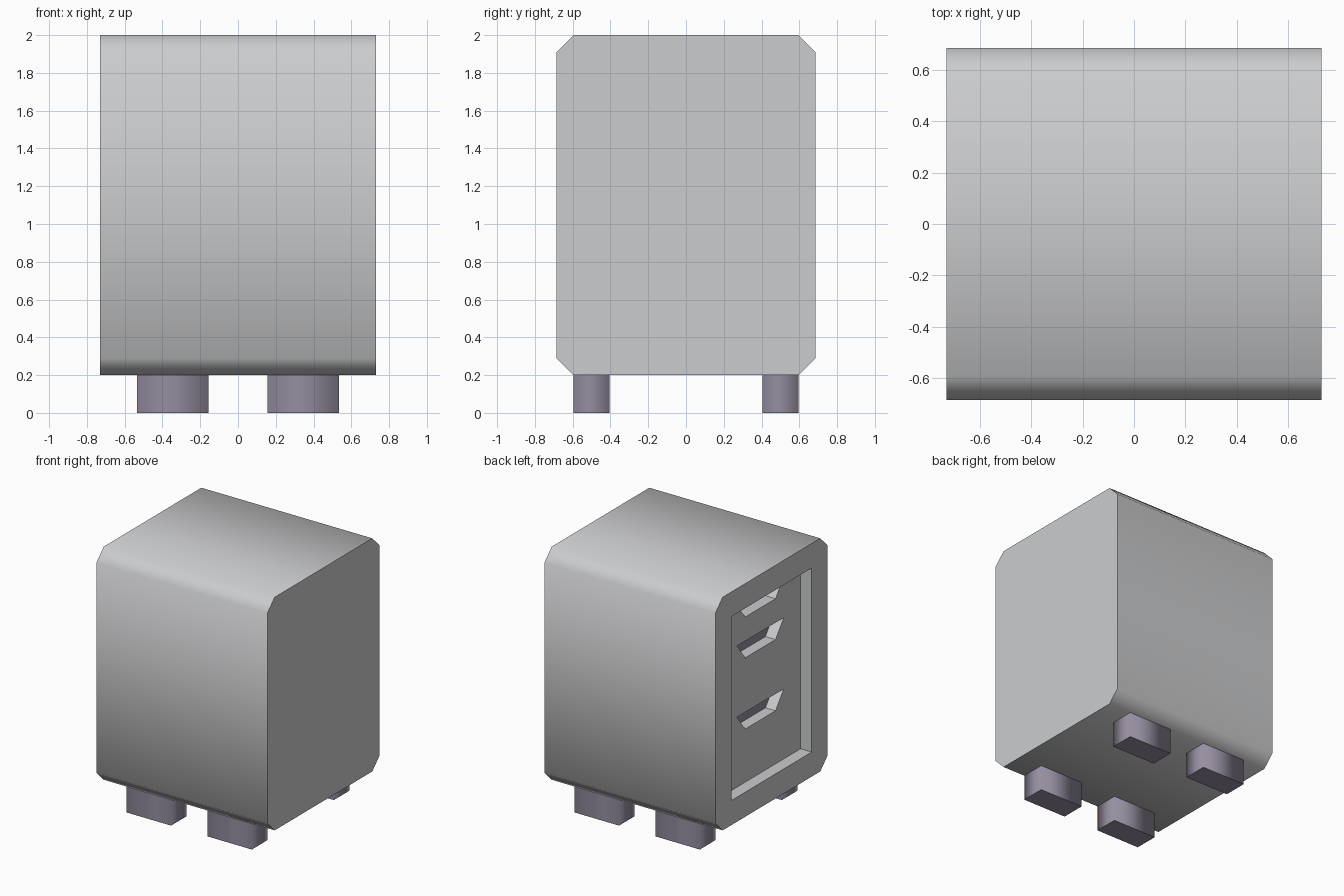
import bpy, bmesh, math

if "Cube" in bpy.data.objects:
    bpy.data.objects.remove(bpy.data.objects["Cube"], do_unlink=True)


def material(name, rgb):
    m = bpy.data.materials.new(name)
    m.use_nodes = True
    m.diffuse_color = (*rgb, 1)
    m.node_tree.nodes["Principled BSDF"].inputs["Base Color"].default_value = (*rgb, 1)
    return m


grey = material("light grey", (0.6, 0.605, 0.615))
purple = material("dusky purple", (0.30, 0.27, 0.35))


def prism(name, profile, x0, x1, mat):
    """Extrude a (y, z) profile along x."""
    bm = bmesh.new()
    face = bm.faces.new([bm.verts.new((x0, y, z)) for y, z in profile])
    ext = bmesh.ops.extrude_face_region(bm, geom=[face])["geom"]
    verts = [v for v in ext if isinstance(v, bmesh.types.BMVert)]
    bmesh.ops.translate(bm, verts=verts, vec=(x1 - x0, 0, 0))
    bmesh.ops.recalc_face_normals(bm, faces=bm.faces)
    mesh = bpy.data.meshes.new(name)
    bm.to_mesh(mesh)
    bm.free()
    mesh.materials.append(mat)
    obj = bpy.data.objects.new(name, mesh)
    bpy.context.collection.objects.link(obj)
    return obj


def rect(y0, y1, z0, z1):
    return [(y0, z0), (y1, z0), (y1, z1), (y0, z1)]


def activate(obj):
    bpy.ops.object.select_all(action="DESELECT")
    obj.select_set(True)
    bpy.context.view_layer.objects.active = obj


def carve(obj, cutter):
    cutter.hide_render = True
    activate(obj)
    mod = obj.modifiers.new("carve", "BOOLEAN")
    mod.operation = "DIFFERENCE"
    mod.solver = "EXACT"
    mod.object = cutter
    bpy.ops.object.modifier_apply(modifier=mod.name)
    bpy.data.objects.remove(cutter, do_unlink=True)


# Cabinet body with chamfered long edges
W, D, TOP, BOTTOM, C = 0.73, 0.685, 2.0, 0.2, 0.09
outline = [(-D, BOTTOM + C), (-D + C, BOTTOM), (D - C, BOTTOM), (D, BOTTOM + C),
           (D, TOP - C), (D - C, TOP), (-D + C, TOP), (-D, TOP - C)]
body = prism("cabinet_body", outline, -W, W, grey)

# Sunken drawer panel on one end
PANEL = -W + 0.095
carve(body, prism("panel_cutter", rect(-0.49, 0.49, 0.39, 1.81), -W - 0.1, PANEL, grey))

# Tapered drawer pulls with a purple back plate
SLOT = PANEL + 0.09
for label, z in (("lower", 0.8), ("middle", 1.35), ("upper", 1.665)):
    pull = [(-0.185, z), (0.185, z), (0.285, z + 0.13), (-0.285, z + 0.13)]
    carve(body, prism(label + "_pull_cutter", pull, PANEL - 0.02, SLOT, grey))
    prism(label + "_pull_back", pull, SLOT - 0.004, SLOT + 0.004, purple)

activate(body)
bpy.ops.object.shade_smooth_by_angle(angle=math.radians(50))

# Four feet, soft around the sides with a flat sole
for side, sx in (("left", 1), ("right", -1)):
    for end, sy in (("front", -1), ("back", 1)):
        x0, x1 = sorted((sx * 0.155, sx * 0.535))
        y0, y1 = sorted((sy * 0.405, sy * 0.595))
        foot = prism(f"{end}_{side}_foot", rect(y0, y1, 0, BOTTOM), x0, x1, purple)
        for p in foot.data.polygons:
            p.use_smooth = abs(p.normal.z) < 0.5
        for e in foot.data.edges:
            a, b = (foot.data.vertices[i].co.z for i in e.vertices)
            e.use_edge_sharp = abs(a - b) < 0.01
